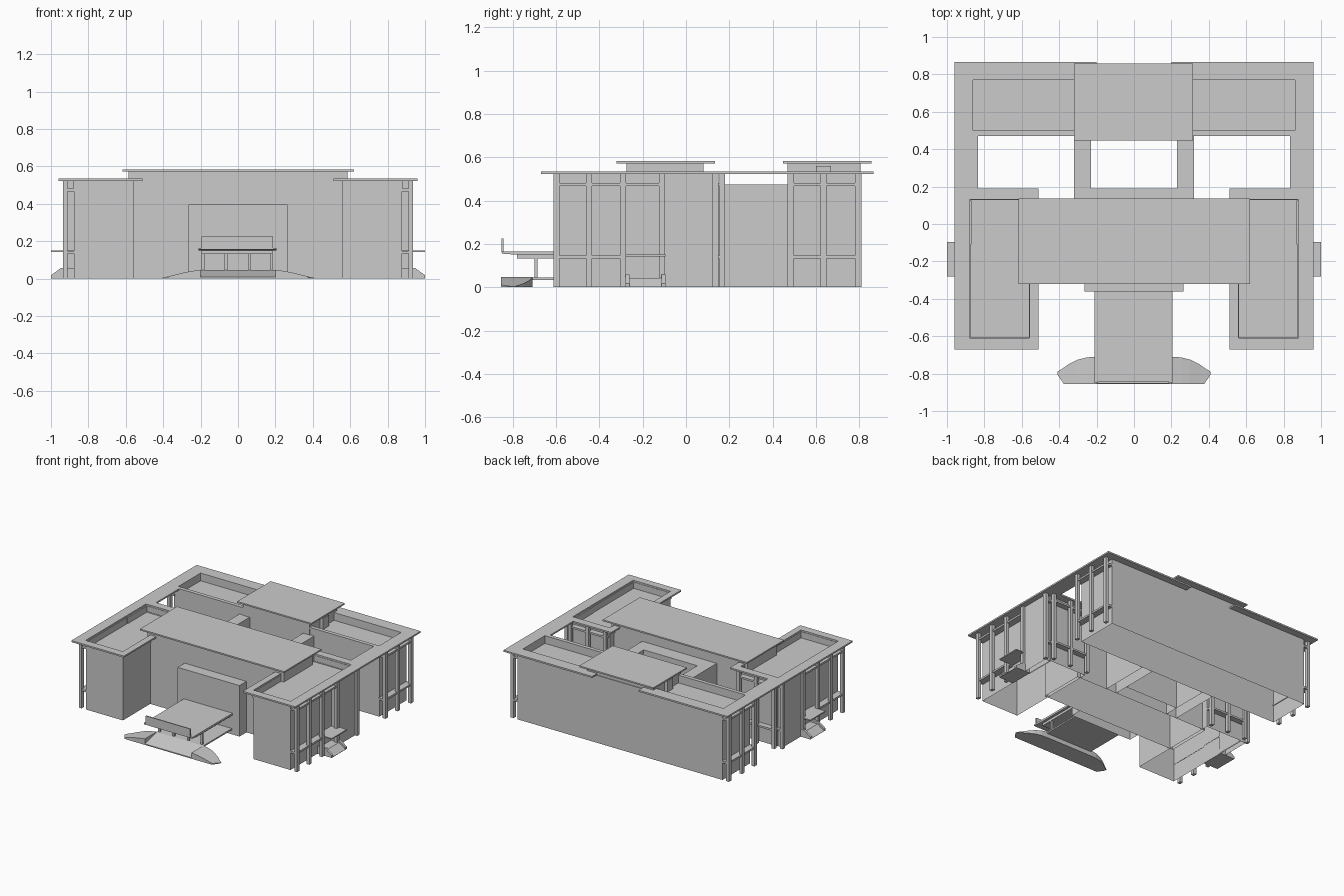
import bpy, bmesh

if "Cube" in bpy.data.objects:
    bpy.data.objects.remove(bpy.data.objects["Cube"])


def mesh_object(name, bm):
    bmesh.ops.recalc_face_normals(bm, faces=bm.faces)
    me = bpy.data.meshes.new(name)
    bm.to_mesh(me)
    bm.free()
    ob = bpy.data.objects.new(name, me)
    bpy.context.collection.objects.link(ob)
    return ob


def add_box(bm, x0, x1, y0, y1, z0, z1):
    v = [bm.verts.new((x, y, z)) for z in (z0, z1)
         for x, y in ((x0, y0), (x1, y0), (x1, y1), (x0, y1))]
    for f in ((3, 2, 1, 0), (4, 5, 6, 7), (0, 1, 5, 4), (1, 2, 6, 5), (2, 3, 7, 6), (3, 0, 4, 7)):
        bm.faces.new([v[i] for i in f])


def boxes(name, items, both=False):
    """One object from box extents, optionally mirrored across x = 0."""
    bm = bmesh.new()
    for b in items:
        add_box(bm, *b)
        if both:
            add_box(bm, -b[1], -b[0], *b[2:])
    return mesh_object(name, bm)


def hall(name, x0, x1, y0, y1, z1, both=False):
    """Building volume without a floor."""
    bm = bmesh.new()
    add_box(bm, x0, x1, y0, y1, 0, z1)
    if both:
        add_box(bm, -x1, -x0, y0, y1, 0, z1)
    low = [f for f in bm.faces if all(v.co.z < 1e-6 for v in f.verts)]
    bmesh.ops.delete(bm, geom=low, context='FACES_ONLY')
    return mesh_object(name, bm)


def frame(o, i, z0, z1):
    """Four boxes between outer and inner rectangles (x0, x1, y0, y1)."""
    return [(o[0], o[1], o[2], i[2], z0, z1), (o[0], o[1], i[3], o[3], z0, z1),
            (o[0], i[0], i[2], i[3], z0, z1), (i[1], o[1], i[2], i[3], z0, z1)]


def extrude_x(name, profile, x0, x1, both=False):
    """Extrude a (y, z) profile along x."""
    bm = bmesh.new()
    for s in ((1, -1) if both else (1,)):
        a = [bm.verts.new((s * x0, y, z)) for y, z in profile]
        b = [bm.verts.new((s * x1, y, z)) for y, z in profile]
        bm.faces.new(a)
        bm.faces.new(b)
        n = len(a)
        for i in range(n):
            bm.faces.new((a[i], a[(i + 1) % n], b[(i + 1) % n], b[i]))
    return mesh_object(name, bm)


# Main volumes
FLOOR, R0, R1 = 0.475, 0.523, 0.535
hall("main_hall", -0.585, 0.585, -0.275, 0.08, 0.572)
hall("entrance_block", -0.265, 0.265, -0.36, -0.275, 0.395)
hall("side_wing", 0.56, 0.877, -0.61, 0.13, FLOOR, True)
hall("wing_middle_bay", 0.87, 0.917, -0.11, 0.125, R0, True)
hall("rear_hall", -0.88, 0.88, 0.475, 0.81, FLOOR)
hall("courtyard_link", 0.23, 0.32, 0.08, 0.475, FLOOR, True)
hall("courtyard_front_link", -0.23, 0.23, 0.08, 0.19, FLOOR)

# Parapets around the sunken roofs
boxes("wing_parapet", frame((0.555, 0.88, -0.613, 0.133), (0.562, 0.874, -0.607, 0.127), FLOOR, R0), True)
boxes("rear_parapet", frame((-0.88, 0.88, 0.475, 0.81), (-0.86, 0.86, 0.5, 0.77), FLOOR, R0))

# Overhanging flat roof rims
boxes("wing_roof_rim", frame((0.51, 0.96, -0.67, 0.19), (0.56, 0.88, -0.61, 0.13), R0, R1), True)
boxes("side_roof_strip", [(0.835, 0.96, 0.19, 0.47, R0, R1)], True)
boxes("rear_roof_rim", [(0.2, 0.96, 0.77, 0.865, R0, R1), (0.2, 0.96, 0.47, 0.5, R0, R1),
                        (0.86, 0.96, 0.5, 0.77, R0, R1)], True)

# Raised roofs
boxes("main_upper_roof", [(-0.617, 0.62, -0.32, 0.135, 0.572, 0.583)])
boxes("rear_penthouse", [(-0.285, 0.285, 0.47, 0.805, FLOOR, 0.572)])
boxes("rear_upper_roof", [(-0.32, 0.315, 0.447, 0.857, 0.572, 0.583)])
boxes("roof_hatch", [(0.28, 0.31, 0.6, 0.67, FLOOR, 0.56)], True)

# Side columns with horizontal beams
cols = (-0.613, -0.463, -0.306, -0.125, 0.122, 0.469, 0.621, 0.781)
boxes("side_column", [(0.912, 0.936, y, y + 0.029, 0, R0) for y in cols], True)
beams = []
for z in (0.133, 0.467):
    for y0, y1 in ((-0.61, -0.1), (0.122, 0.15), (0.469, 0.81)):
        if z < 0.2 and y0 < -0.5:
            y1 = -0.28
        beams.append((0.875, 0.93, y0, y1, z, z + 0.014))
boxes("side_beam", beams, True)
boxes("wing_rear_column", [(x, x + 0.025, 0.154, 0.18, 0, R0) for x in (0.56, 0.71, 0.86)], True)
boxes("wing_rear_beam", [(0.56, 0.885, 0.125, 0.175, z, z + 0.014) for z in (0.133, 0.467)], True)

# Side entrances
boxes("side_canopy", [(0.875, 1.0, -0.28, -0.095, 0.143, 0.151)], True)
bm = bmesh.new()
for s in (1, -1):
    for y0, y1, h in ((-0.28, -0.262, 0.058), (-0.262, -0.113, 0.042), (-0.113, -0.095, 0.058)):
        pts = ((0.875, 0), (1.0, 0), (1.0, h - 0.04), (0.945, h), (0.875, h))
        a = [bm.verts.new((s * x, y0, z)) for x, z in pts]
        b = [bm.verts.new((s * x, y1, z)) for x, z in pts]
        bm.faces.new(a)
        bm.faces.new(b)
        for i in range(5):
            j = (i + 1) % 5
            bm.faces.new((a[i], a[j], b[j], b[i]))
mesh_object("side_entrance_ramp", bm)

# Front canopy, posts and platform
extrude_x("front_canopy", [(-0.85, 0.155), (-0.85, 0.165), (-0.36, 0.165), (-0.36, 0.15), (-0.78, 0.15)],
          -0.212, 0.205)
boxes("canopy_beam", [(-0.195, 0.185, -0.78, -0.36, 0.132, 0.152)])
boxes("canopy_fascia", [(-0.195, 0.187, -0.852, -0.843, 0.16, 0.225)])
boxes("canopy_post", [(x, x + 0.015, -0.7, -0.685, 0.04, 0.135) for x in (-0.195, -0.072, 0.055, 0.17)])
boxes("front_platform", [(-0.2, 0.2, -0.71, -0.36, 0.034, 0.045)])
extrude_x("front_slope", [(-0.855, 0), (-0.855, 0.008), (-0.71, 0.045), (-0.71, 0.0)], -0.2, 0.2)

# Curved ramps: stations of x, front y, back y, height
stations = [(0.2, -0.855, -0.71, 0.047), (0.25, -0.855, -0.713, 0.04), (0.3, -0.855, -0.725, 0.03),
            (0.35, -0.855, -0.75, 0.017), (0.375, -0.855, -0.768, 0.011), (0.41, -0.805, -0.79, 0.003)]
bm = bmesh.new()
for s in (1, -1):
    rings = [[bm.verts.new((s * x, y, z)) for y, z in ((f, 0), (f, h), (b, h), (b, 0))]
             for x, f, b, h in stations]
    for p, q in zip(rings, rings[1:]):
        for i in range(4):
            j = (i + 1) % 4
            bm.faces.new((p[i], p[j], q[j], q[i]))
    bm.faces.new(rings[0])
    bm.faces.new(rings[-1])
mesh_object("curved_ramp", bm)
